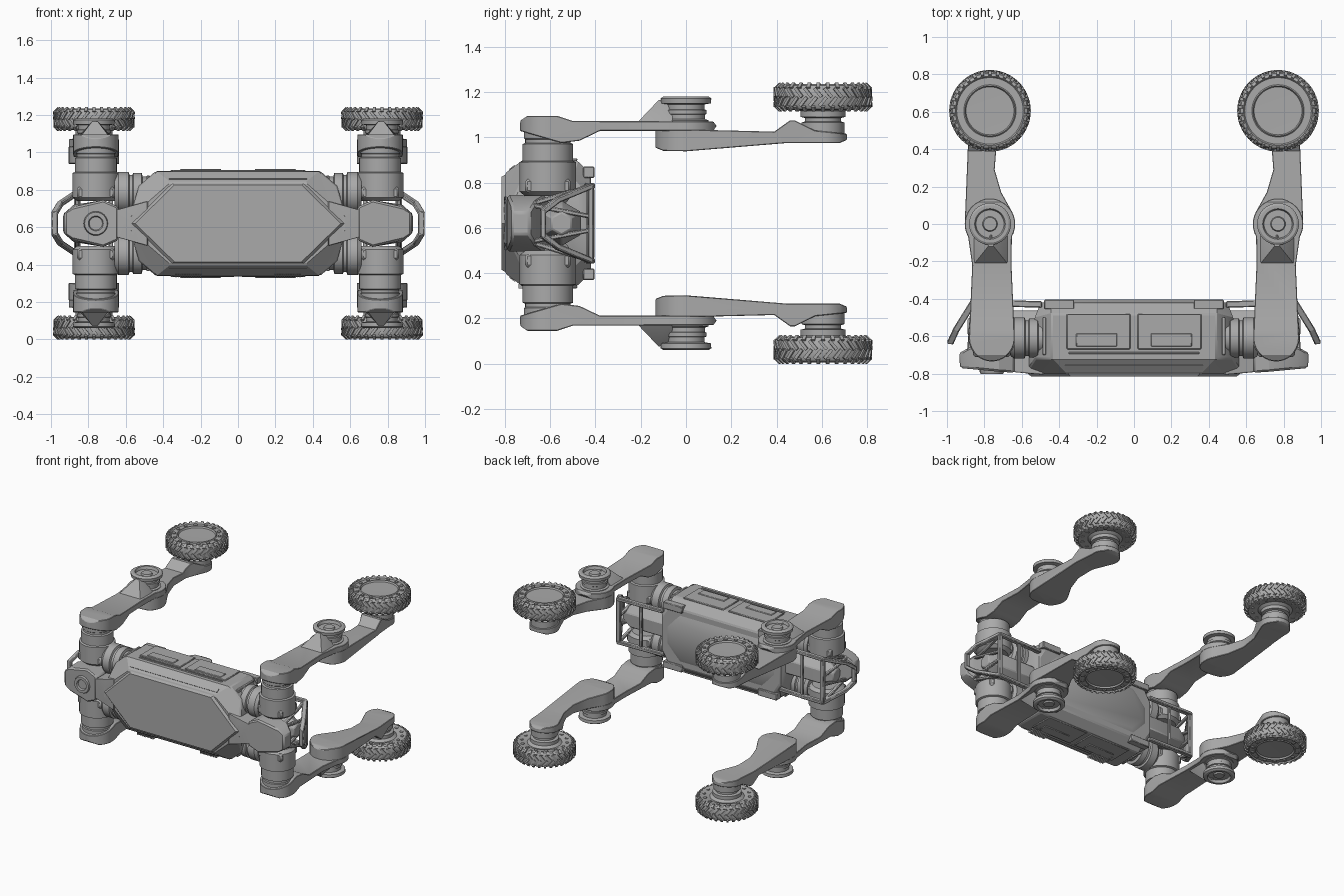
import bpy, bmesh
from math import radians, cos, sin, pi
from mathutils import Matrix, Vector

cube = bpy.data.objects.get("Cube")
if cube:
    bpy.data.objects.remove(cube, do_unlink=True)

grey = bpy.data.materials.new("plain grey")
grey.use_nodes = True
grey.diffuse_color = (0.4, 0.4, 0.4, 1)
grey.node_tree.nodes["Principled BSDF"].inputs["Base Color"].default_value = (0.4, 0.4, 0.4, 1)

MID = 0.62            # all parts are built around this height
HIP = (0.76, -0.61)
KNEE = (0.77, 0.0)
AXLE = (0.77, 0.605)


def part(name, bm, mirror="xz", bevel=0.0):
    """Turn a bmesh into an object mirrored about the model's middle."""
    bmesh.ops.recalc_face_normals(bm, faces=bm.faces)
    me = bpy.data.meshes.new(name)
    bm.to_mesh(me)
    bm.free()
    me.materials.append(grey)
    me.shade_smooth()
    me.set_sharp_from_angle(angle=radians(32))
    ob = bpy.data.objects.new(name, me)
    ob.location.z = MID
    bpy.context.scene.collection.objects.link(ob)
    if bevel:
        mod = ob.modifiers.new("bevel", "BEVEL")
        mod.width, mod.segments = bevel, 1
        mod.limit_method, mod.angle_limit = "ANGLE", radians(40)
    if mirror:
        mod = ob.modifiers.new("mirror", "MIRROR")
        mod.use_axis = ("x" in mirror, False, "z" in mirror)
        mod.use_mirror_merge = False
    return ob


def lathe(profile, matrix, steps=40, bm=None):
    """Spin a (radius, height) profile round z, then place it."""
    out = bm or bmesh.new()
    t = bmesh.new()
    vs = [t.verts.new((r, 0, h)) for r, h in profile]
    es = [t.edges.new(p) for p in zip(vs, vs[1:])]
    bmesh.ops.spin(t, geom=vs + es, axis=(0, 0, 1), cent=(0, 0, 0), angle=2 * pi, steps=steps)
    bmesh.ops.remove_doubles(t, verts=t.verts, dist=1e-5)
    t.transform(matrix)
    tmp = bpy.data.meshes.new("tmp")
    t.to_mesh(tmp)
    t.free()
    out.from_mesh(tmp)
    bpy.data.meshes.remove(tmp)
    return out


def hull(points, sx=False, sz=True):
    """Convex solid through points, with optional reflections."""
    bm = bmesh.new()
    for x, y, z in points:
        for a in ((1, -1) if sx else (1,)):
            for b in ((1, -1) if sz else (1,)):
                bm.verts.new((a * x, y, b * z))
    bmesh.ops.remove_doubles(bm, verts=bm.verts, dist=1e-5)
    res = bmesh.ops.convex_hull(bm, input=bm.verts)
    bmesh.ops.delete(bm, geom=[v for v in bm.verts if not v.link_faces], context="VERTS")
    bmesh.ops.dissolve_limit(bm, angle_limit=radians(1), verts=bm.verts, edges=bm.edges)
    return bm


def box(bm, centre, size, rot=None):
    m = Matrix.Translation(centre) @ (rot or Matrix()) @ Matrix.Diagonal((*size, 1))
    bmesh.ops.create_cube(bm, size=1, matrix=m)


def strut(bm, a, b, wide=0.035, thick=0.025):
    a, b = Vector(a), Vector(b)
    d = b - a
    box(bm, (a + b) / 2, (wide, thick, d.length + 0.015), d.to_track_quat("Z", "Y").to_matrix().to_4x4())


def arc(c, r, a0, a1, n=14):
    return [(c[0] + r * cos(radians(a0 + (a1 - a0) * i / n)),
             c[1] + r * sin(radians(a0 + (a1 - a0) * i / n))) for i in range(n + 1)]


def prism(points, direction):
    bm = bmesh.new()
    f = bm.faces.new([bm.verts.new(p) for p in points])
    new = bmesh.ops.extrude_face_region(bm, geom=[f])["geom"]
    bmesh.ops.translate(bm, verts=[v for v in new if isinstance(v, bmesh.types.BMVert)], vec=direction)
    return bm


def leg_link(name, outline, side):
    """Solid shared by a plan outline and a side profile."""
    ob = part(name, prism([(x, y, 0.2) for x, y in outline], (0, 0, 0.5)), "")
    cut = part("link_cutter", prism([(0.4, y, h) for y, h in side], (0.8, 0, 0)), "")
    mod = ob.modifiers.new("shape", "BOOLEAN")
    mod.operation, mod.solver, mod.object = "INTERSECT", "EXACT", cut
    bpy.context.view_layer.update()
    me = bpy.data.meshes.new_from_object(ob.evaluated_get(bpy.context.evaluated_depsgraph_get()))
    bm = bmesh.new()
    bm.from_mesh(me)
    for o in (cut, ob):
        bpy.data.objects.remove(o, do_unlink=True)
    part(name, bm, "xz", 0.007)


def at(c, h=0):
    return Matrix.Translation((c[0], c[1], h))


# Body shell, front plate, back plate
part("body_shell", hull([(.36, -.80, .22), (.58, -.80, .03), (.44, -.72, .28), (.53, -.72, .20),
                         (.44, -.48, .28), (.53, -.5, .20), (.44, -.42, .22), (.5, -.42, .12)], True), "", 0.008)
part("front_plate", hull([(.34, -.815, .205), (.55, -.815, .0), (.36, -.79, .22), (.58, -.79, .0)], True), "")
part("back_plate", hull([(.32, -.405, .15), (.42, -.405, .05), (.36, -.43, .19), (.47, -.43, .07)], True), "")

# Side covers with recessed-looking handles, rails and corner pads
bm = bmesh.new()
box(bm, (.19, -.575, .281), (.34, .19, .012))
box(bm, (.20, -.62, .286), (.22, .07, .012))
box(bm, (.0, -.69, .278), (.7, .012, .014))
box(bm, (.40, -.43, .225), (.16, .05, .05))
box(bm, (.48, -.60, .24), (.02, .2, .03))
part("side_covers", bm, "xz", 0.004)
bm = bmesh.new()
for i in range(12):
    box(bm, (.20 + i * .012, -.68, -.278), (.004, .12, .02))
part("cooling_fins", bm, "x")
bm = bmesh.new()
box(bm, (0, -.765, .243), (.74, .03, .014), Matrix.Rotation(radians(38), 4, "X"))
part("shoulder_rail", bm, "z")

# End pods, necks and inner spine
part("neck", hull([(.48, -.805, .12), (.56, -.8, .08), (.66, -.79, .07), (.48, -.6, .12), (.66, -.6, .07)]), "x", 0.006)
part("end_pod", hull([(.935, -.69, .05), (.93, -.77, .05), (.88, -.66, .10), (.87, -.775, .09), (.72, -.79, .125),
                      (.64, -.795, .09), (.72, -.62, .125), (.64, -.6, .09)]), "x", 0.01)
to_x = Matrix.Rotation(radians(90), 4, "Y")
part("spine", lathe([(0, .45), (.1, .45), (.1, .8), (.05, .89), (0, .89)],
                    Matrix.Translation((0, -.55, 0)) @ to_x, 6), "x", 0.006)
part("end_lens", lathe([(.0, .0), (.035, 0), (.04, .012), (.06, .012), (.065, 0), (.065, -.05)],
                       Matrix.Translation((-.76, -.79, 0)) @ Matrix.Rotation(radians(90), 4, "X"), 24), "")

# Bumper cage
A, B, C = (.86, -.42, .165), (.95, -.565, .105), (.98, -.63, .055)
bm = bmesh.new()
strut(bm, A, B)
strut(bm, B, C)
strut(bm, C, (.98, -.63, -.005))
strut(bm, A, (.5, -.43, .165))
strut(bm, A, (.86, -.42, -.005))
strut(bm, A, (.86, -.73, .07), .025, .02)
strut(bm, (.68, -.43, .165), (.68, -.43, -.005), .025, .02)
strut(bm, (.86, -.42, .03), (.88, -.68, .08), .025, .02)
part("bumper_cage", bm, "xz", 0.005)

# Hip motors: one lying along x, one standing along z
part("hip_roll_motor", lathe([(0, .44), (.085, .44), (.085, .51), (.105, .515), (.105, .56), (.095, .565), (.095, .58),
                              (.11, .585), (.11, .64), (.095, .66), (0, .66)],
                             Matrix.Translation((0, -.61, .165)) @ to_x))
part("hip_motor", lathe([(0, .12), (.10, .12), (.125, .14), (.125, .27), (.112, .275), (.112, .35), (.10, .355),
                         (.10, .37), (.106, .375), (.106, .41), (0, .41)], at(HIP)))
bm = bmesh.new()
box(bm, (.76, -.61, .165), (.2, .2, .06))
part("hip_bracket", bm, "xz", 0.01)

# Upper and lower leg links
leg_link("upper_leg",
         arc(HIP, .122, 180, 360) + [(.865, -.22)] + arc(KNEE, .135, -30, 210, 20) + [(.655, -.22)],
         [(-.74, .41), (-.73, .455), (-.70, .475), (-.57, .475), (-.5, .452), (.12, .45), (.135, .43),
          (.12, .408), (-.38, .408), (-.47, .365), (-.55, .355)])
leg_link("lower_leg",
         arc(KNEE, .135, 150, 360, 20) + [(.888, .42)] + arc(AXLE, .105, -10, 190)
         + [(.735, .42), (.745, .29), (.71, .17)],
         [(-.15, .34), (-.1, .32), (.0, .318), (.45, .355), (.68, .355), (.715, .37), (.715, .395), (.57, .41),
          (.48, .455), (.46, .455), (.39, .405), (.1, .412), (-.15, .412)])
part("knee_fairing", hull([(.67, -.22, .44), (.86, -.22, .44), (.67, -.06, .44), (.86, -.06, .44),
                           (.69, -.10, .48), (.84, -.10, .48), (.75, -.12, .545), (.78, -.12, .545), (.765, -.06, .545)],
                          sz=False))

# Knee motor with grooves and an open rim
part("knee_motor", lathe([(0, .40), (.10, .41), (.10, .455), (.085, .46), (.085, .48), (.09, .483), (.09, .5),
                          (.082, .503), (.082, .525), (.11, .53), (.112, .552), (.10, .56), (.082, .56), (.075, .54),
                          (.04, .54), (.035, .55), (0, .55)], at(KNEE)))

# Wheel hub, tyre, bolts and tread lugs
part("wheel_hub", lathe([(0, .38), (.095, .385), (.095, .445), (.08, .45), (.08, .465), (.1, .47), (.1, .495),
                         (.12, .51), (0, .51)], at(AXLE)))
bm = lathe([(0, .51), (.13, .51), (.14, .505), (.165, .505), (.18, .50), (.198, .505), (.21, .525), (.21, .59),
            (.2, .608), (.185, .615), (.178, .606), (.14, .606), (.134, .612), (.128, .6), (0, .598)], at(AXLE), 48)
part("tyre", bm)
bolts, lugs = bmesh.new(), bmesh.new()
for i in range(14):
    spin = at(AXLE) @ Matrix.Rotation(2 * pi * i / 14, 4, "Z")
    for h in (.507, .606):
        bmesh.ops.create_cone(bolts, cap_ends=True, segments=8, radius1=.013, radius2=.013, depth=.014,
                              matrix=spin @ Matrix.Translation((.159, 0, h)))
for i in range(60):
    row = 1 if i % 2 else -1
    spin = at(AXLE) @ Matrix.Rotation(2 * pi * i / 60, 4, "Z")
    tilt = Matrix.Rotation(radians(40 * row), 4, "X")
    place = spin @ Matrix.Translation((.211, 0, .5575 + row * .02))
    box(lugs, (0, 0, 0), (1, 1, 1), place @ tilt @ Matrix.Diagonal((.013, .014, .05, 1)))
    shoulder = spin @ Matrix.Translation((.2, 0, .5575 + row * .05)) @ Matrix.Rotation(radians(-45 * row), 4, "Y")
    box(lugs, (0, 0, 0), (1, 1, 1), shoulder @ Matrix.Diagonal((.012, .016, .028, 1)))
part("wheel_bolts", bolts)
part("tread_lugs", lugs)
